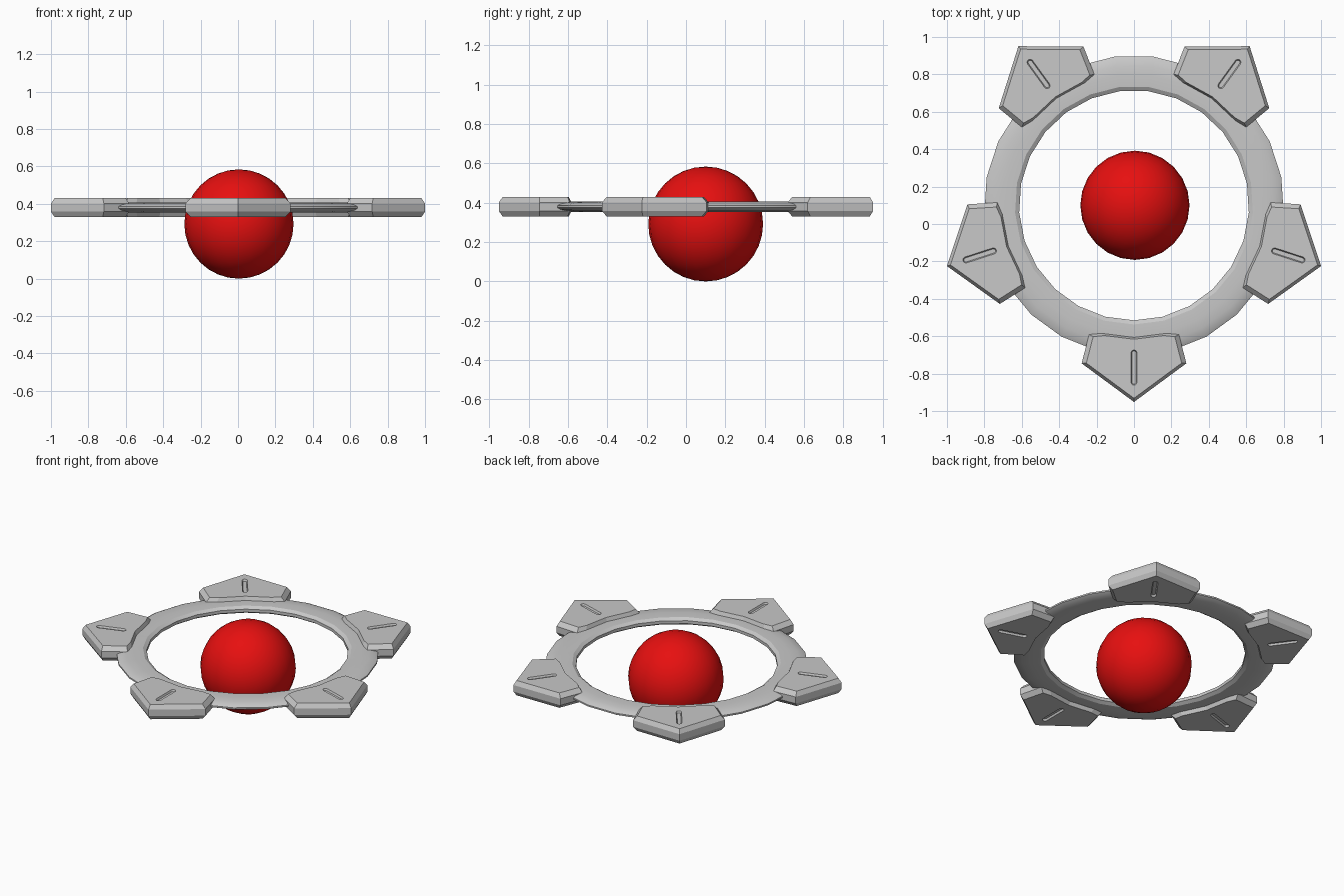
import bpy, bmesh, math
from mathutils import Vector

cube = bpy.data.objects.get("Cube")
if cube:
    bpy.data.objects.remove(cube, do_unlink=True)

CENTRE_Y, MID_Z = 0.10, 0.38
SEGMENTS, PLATES = 25, 5


def material(name, colour):
    m = bpy.data.materials.new(name)
    m.use_nodes = True
    m.diffuse_color = colour
    m.node_tree.nodes["Principled BSDF"].inputs["Base Color"].default_value = colour
    return m


grey = material("grey metal", (0.58, 0.58, 0.58, 1))
red = material("red", (0.8, 0.005, 0.005, 1))


def add_object(name, mesh, mat, location=(0, CENTRE_Y, MID_Z)):
    ob = bpy.data.objects.new(name, mesh)
    bpy.context.collection.objects.link(ob)
    ob.location = location
    if not mesh.materials:
        mesh.materials.append(mat)
    return ob


def smooth(ob, angle):
    bpy.ops.object.select_all(action='DESELECT')
    ob.select_set(True)
    bpy.context.view_layer.objects.active = ob
    bpy.ops.object.shade_smooth_by_angle(angle=math.radians(angle))


def bridge(bm, a, b):
    for i in range(len(a)):
        j = (i + 1) % len(a)
        bm.faces.new((a[i], a[j], b[j], b[i]))


def loft(bm, outline, pivot, layers):
    """Stack scaled copies of an outline, (height, scale) each, and cap the ends."""
    loops = [[bm.verts.new((*(pivot + (Vector(p) - pivot) * s), z)) for p in outline]
             for z, s in layers]
    for a, b in zip(loops, loops[1:]):
        bridge(bm, a, b)
    bm.faces.new(loops[0])
    bm.faces.new(loops[-1])


def finish(bm, name):
    bmesh.ops.recalc_face_normals(bm, faces=bm.faces)
    mesh = bpy.data.meshes.new(name)
    bm.to_mesh(mesh)
    bm.free()
    return mesh


# Central ball
bm = bmesh.new()
bmesh.ops.create_uvsphere(bm, u_segments=24, v_segments=16, radius=0.292)
ball = add_object("ball", finish(bm, "ball"), red, (0.005, CENTRE_Y, 0.292))
smooth(ball, 60)

# Flat ring with a chamfered inner wall and rounded outer rim
half = [(0.615, 0.01), (0.637, 0.024), (0.70, 0.026), (0.75, 0.022), (0.785, 0.014), (0.802, 0.005)]
section = half + [(r, -z) for r, z in reversed(half)]
bm = bmesh.new()
loops = []
for i in range(SEGMENTS):
    a = -math.pi / 2 + math.tau * i / SEGMENTS
    loops.append([bm.verts.new((r * math.cos(a), r * math.sin(a), z)) for r, z in section])
for i in range(SEGMENTS):
    bridge(bm, loops[i], loops[(i + 1) % SEGMENTS])
ring = add_object("ring", finish(bm, "ring"), grey)
smooth(ring, 28)

# Pointed plate, chamfered above and below, its inner edge following the ring
step = math.tau / SEGMENTS
side = [(0.28, -0.845), (0.24, -0.69), (0.705 * math.sin(step), -0.705 * math.cos(step))]
outline = [(0, -1.0515)] + side + [(0, -0.705)] + [(-x, y) for x, y in reversed(side)]
bm = bmesh.new()
loft(bm, outline, Vector((0, -0.83)),
     [(-0.05, 0.91), (-0.022, 1), (0.022, 1), (0.05, 0.91)])
plate = add_object("plate", finish(bm, "plate"), grey)

# Rounded slots cut into both faces of the plate
bm = bmesh.new()
for sign in (-1, 1):
    for z in (0.038,):
        rings = []
        for height, radius in ((z, 0.011), (0.06, 0.021)):
            loop = []
            for k in range(12):
                a = math.pi * (k if k < 6 else k - 1) / 5
                y = -0.79 if k < 6 else -0.945
                loop.append(bm.verts.new((radius * math.cos(a), y + radius * math.sin(a), sign * height)))
            rings.append(loop)
        bridge(bm, *rings)
        for loop in rings:
            bm.faces.new(loop)
cutter = add_object("slot_cutter", finish(bm, "slot_cutter"), grey)
cutter.hide_render = True
cut = plate.modifiers.new("slots", 'BOOLEAN')
cut.operation, cut.solver, cut.object = 'DIFFERENCE', 'EXACT', cutter
bpy.context.view_layer.update()
cut_mesh = bpy.data.meshes.new_from_object(
    plate.evaluated_get(bpy.context.evaluated_depsgraph_get()))
bpy.data.objects.remove(plate, do_unlink=True)
bpy.data.objects.remove(cutter, do_unlink=True)

# Five plates spaced around the ring
names = ["front", "left", "back_left", "back_right", "right"]
for i in range(PLATES):
    ob = add_object(names[i] + "_plate", cut_mesh, grey)
    ob.rotation_euler.z = math.tau * i / PLATES
